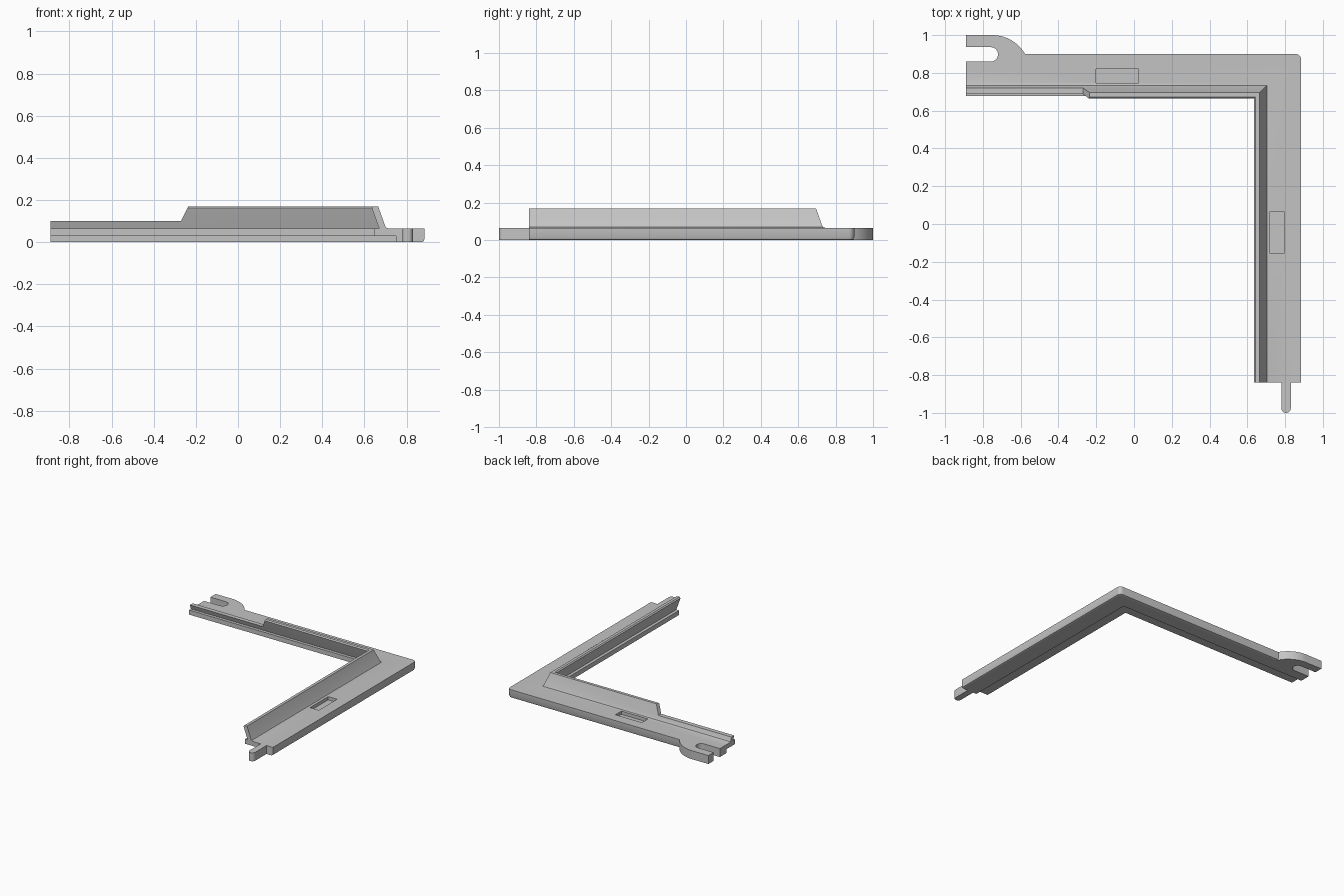
import bpy
import bmesh
from math import cos, sin, pi, radians
from mathutils import Vector

cube = bpy.data.objects.get("Cube")
if cube:
    bpy.data.objects.remove(cube, do_unlink=True)

GREY = (0.55, 0.55, 0.55, 1)
mat = bpy.data.materials.new("plain grey")
mat.use_nodes = True
mat.diffuse_color = GREY
mat.node_tree.nodes["Principled BSDF"].inputs["Base Color"].default_value = GREY

THICK = 0.065      # base thickness
LEFT, FRONT = -0.89, -0.84   # free ends of the two arms
ROUND = 0.22       # offset where the outer corner rounding starts


def finish(name, bm):
    bmesh.ops.remove_doubles(bm, verts=bm.verts, dist=0.0001)
    bmesh.ops.recalc_face_normals(bm, faces=bm.faces)
    mesh = bpy.data.meshes.new(name)
    bm.to_mesh(mesh)
    bm.free()
    mesh.materials.append(mat)
    obj = bpy.data.objects.new(name, mesh)
    bpy.context.collection.objects.link(obj)
    return obj


def prism(name, points, direction):
    """Extrude a closed outline of 3D points along a direction."""
    bm = bmesh.new()
    face = bm.faces.new([bm.verts.new(p) for p in points])
    ext = bmesh.ops.extrude_face_region(bm, geom=[face])
    verts = [v for v in ext["geom"] if isinstance(v, bmesh.types.BMVert)]
    bmesh.ops.translate(bm, verts=verts, vec=Vector(direction))
    return finish(name, bm)


def box(name, x0, x1, y0, y1, z0, z1):
    return prism(name, [(x0, y0, z0), (x1, y0, z0), (x1, y1, z0), (x0, y1, z0)],
                 (0, 0, z1 - z0))


def arc(cx, cy, r, a0, a1, z, n=10):
    angles = [radians(a0 + (a1 - a0) * i / n) for i in range(n + 1)]
    return [(cx + r * cos(a), cy + r * sin(a), z) for a in angles]


def boolean(target, tool, operation):
    tool.hide_render = True
    mod = target.modifiers.new(operation.lower(), "BOOLEAN")
    mod.operation = operation
    mod.solver = "EXACT"
    mod.object = tool
    bpy.context.view_layer.objects.active = target
    bpy.ops.object.modifier_apply(modifier=mod.name)
    bpy.data.objects.remove(tool, do_unlink=True)


# Cross-section: (offset outward from the inner edge, height)
profile = [
    (0.012, 0.03), (0.012, THICK), (0.035, THICK),             # lip
    (0.003, 0.152), (0.0, 0.162), (0.008, 0.17), (0.03, 0.17),  # leaning wall
    (0.063, 0.078), (0.068, 0.069), (0.08, THICK),             # wall foot
    (ROUND, THICK), (0.25, THICK),
    (0.25, 0.015), (0.2456, 0.0044), (0.235, 0), (ROUND, 0),   # outer edge
    (0.115, 0), (0.115, 0.03),                                 # rebate below
]


def arm_x(o):
    return 0.635 + o


def arm_y(o):
    return 0.665 + o - (0.015 if o > 0.2 else 0)


# L-shaped frame swept round the corner
bm = bmesh.new()
rings = [[(LEFT, arm_y(o), z) for o, z in profile]]
STEPS = 6
for i in range(STEPS + 1):
    a = pi / 2 * (1 - i / STEPS)
    ring = []
    for o, z in profile:
        inner, r = min(o, ROUND), max(o - ROUND, 0)
        ring.append((arm_x(inner) + r * cos(a), arm_y(inner) + r * sin(a), z))
    rings.append(ring)
rings.append([(arm_x(o), FRONT, z) for o, z in profile])
rings = [[bm.verts.new(p) for p in ring] for ring in rings]
count = len(profile)
for r0, r1 in zip(rings, rings[1:]):
    for i in range(count):
        j = (i + 1) % count
        bm.faces.new((r0[i], r0[j], r1[j], r1[i]))
bm.faces.new(rings[0])
bm.faces.new(rings[-1])
frame = finish("corner_frame", bm)

# Hook plate at the free end of the back arm
hook = [(LEFT, 0.81, 0), (-0.551, 0.81, 0)]
hook += arc(-0.75, 0.8, 0.2, 5, 90, 0, 16) + [(LEFT, 1.0, 0)]
boolean(frame, prism("hook", hook, (0, 0, THICK)), "UNION")

# Open slot in the hook
slot = [(-1, 0.86, -0.1)] + arc(-0.758, 0.898, 0.038, -90, 90, -0.1, 14)
slot += [(-1, 0.936, -0.1)]
boolean(frame, prism("slot_cutter", slot, (0, 0, 0.3)), "DIFFERENCE")

# Lower the wall along the left part of the back arm
step = [(-1, 0.6, 0.1), (-0.27, 0.6, 0.1), (-0.23, 0.6, 0.18), (-1, 0.6, 0.18)]
boolean(frame, prism("wall_cutter", step, (0, 0.25, 0)), "DIFFERENCE")

# Shallow pockets in the top of each arm
for x0, x1, y0, y1 in ((-0.2, 0.025, 0.747, 0.82), (0.72, 0.795, -0.155, 0.065)):
    boolean(frame, box("pocket_cutter", x0, x1, y0, y1, 0.04, 0.12), "DIFFERENCE")

# Tab at the front end, rounded at its tip
tab_outline = [(0.83, FRONT, 0), (0.78, FRONT, 0)]
tab_outline += arc(0.805, -0.975, 0.025, 180, 360, 0, 12)
tab = prism("front_tab", tab_outline, (0, 0, THICK))

for obj in (frame, tab):
    bpy.ops.object.select_all(action="DESELECT")
    obj.select_set(True)
    bpy.context.view_layer.objects.active = obj
    bpy.ops.object.shade_smooth_by_angle(angle=radians(32))
